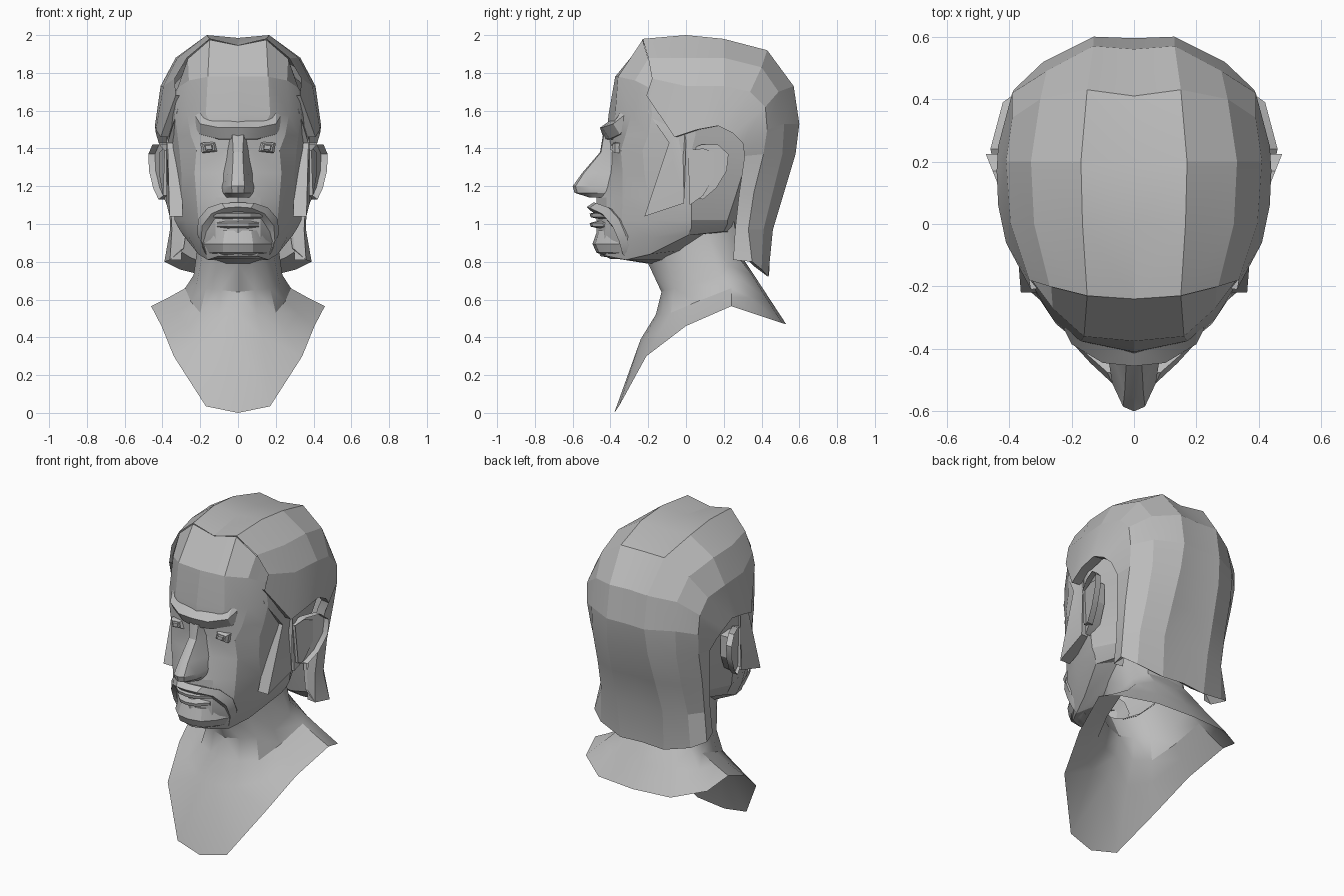
import bpy, bmesh, math

GREY = bpy.data.materials.new("clay_grey")
GREY.diffuse_color = (0.5, 0.5, 0.5, 1)


def finish(name, bm, angle=28):
    """Mirror across x = 0, weld the seam and shade."""
    geom = bm.verts[:] + bm.edges[:] + bm.faces[:]
    dup = bmesh.ops.duplicate(bm, geom=geom)["geom"]
    for v in [g for g in dup if isinstance(g, bmesh.types.BMVert)]:
        v.co.x *= -1
    bmesh.ops.reverse_faces(bm, faces=[g for g in dup if isinstance(g, bmesh.types.BMFace)])
    bmesh.ops.remove_doubles(bm, verts=bm.verts[:], dist=0.0005)
    bmesh.ops.recalc_face_normals(bm, faces=bm.faces[:])
    mesh = bpy.data.meshes.new(name)
    bm.to_mesh(mesh)
    bm.free()
    mesh.materials.append(GREY)
    ob = bpy.data.objects.new(name, mesh)
    bpy.context.collection.objects.link(ob)
    bpy.ops.object.select_all(action='DESELECT')
    ob.select_set(True)
    bpy.context.view_layer.objects.active = ob
    bpy.ops.object.shade_smooth_by_angle(angle=math.radians(angle))
    return ob


def loft(name, rings, closed=False, caps=(False, False), angle=28):
    """Skin half rings of equal length."""
    bm = bmesh.new()
    vs = [[bm.verts.new(p) for p in r] for r in rings]
    n = len(rings[0])
    for a, b in zip(vs, vs[1:]):
        for i in range(n if closed else n - 1):
            j = (i + 1) % n
            bm.faces.new((a[i], a[j], b[j], b[i]))
    for cap, ring in zip(caps, (vs[0], vs[-1])):
        if cap:
            bm.faces.new(ring)
    return finish(name, bm, angle)


def level(z, *pts):
    return [(x, y, z) for x, y in pts]


def plate(name, outline, outer, depth, dish=None):
    """Side plate from a (y, z) outline lying on x = outer(y, z); dish sinks the middle."""
    bm = bmesh.new()
    face = bm.faces.new([bm.verts.new((outer(y, z), y, z)) for y, z in outline])
    back = [bm.verts.new((v.co.x - depth, v.co.y, v.co.z)) for v in face.verts]
    front = list(face.verts)
    for i in range(len(front)):
        j = (i + 1) % len(front)
        bm.faces.new((front[i], front[j], back[j], back[i]))
    bm.faces.new(back)
    if dish:
        bmesh.ops.inset_region(bm, faces=[face], thickness=dish[0])
        for v in face.verts:
            v.co.x -= dish[1]
    else:
        bmesh.ops.triangulate(bm, faces=[face])
    return finish(name, bm)


# Head: stacked rings from the hairline to the jaw, then under the chin
jaw = [(0, -.455, .83), (.10, -.42, .83), (.16, -.32, .81), (.21, -.19, .84),
       (.29, .01, .94), (.2, .2, .96), (0, .28, .96)]
under = [(0, -.2, .79), (.06, -.18, .79), (.12, -.12, .81), (.17, -.03, .86),
         (.2, .1, .95), (.14, .24, .96), (0, .28, .96)]
upper = [
    [(0, -.24, 1.945), (.15, -.23, 1.975), (.265, -.2, 1.875), (.30, -.06, 1.78), (.33, .1, 1.75),
     (.24, .28, 1.72), (0, .36, 1.75)],
    [(0, -.375, 1.78), (.16, -.36, 1.78), (.26, -.27, 1.76), (.32, -.19, 1.72), (.37, .05, 1.65),
     (.28, .36, 1.63), (0, .48, 1.65)],
    level(1.58, (0, -.41), (.17, -.375), (.27, -.29), (.335, -.18), (.385, .05), (.29, .4), (0, .52)),
    level(1.47, (0, -.42), (.11, -.39), (.25, -.32), (.32, -.2), (.38, .05), (.29, .38), (0, .52)),
    level(1.39, (0, -.40), (.08, -.385), (.22, -.345), (.31, -.23), (.375, .03), (.29, .36), (0, .5)),
]
lower = [
    level(1.27, (0, -.42), (.10, -.39), (.23, -.335), (.30, -.22), (.36, .03), (.28, .3), (0, .42)),
    level(1.14, (0, -.475), (.12, -.42), (.22, -.335), (.295, -.2), (.35, .03), (.26, .26), (0, .34)),
    level(1.02, (0, -.475), (.12, -.425), (.21, -.34), (.28, -.19), (.335, .03), (.24, .22), (0, .3)),
    [(0, -.475, .92), (.12, -.43, .92), (.19, -.34, .91), (.26, -.18, .93), (.315, .03, .98),
     (.22, .22, 1.0), (0, .29, 1.0)],
]
loft("head", upper + lower + [jaw, under], angle=16)

# Neck flowing into the open shoulder bib
loft("neck_and_bib", [
    [(0, -.2, .79), (.07, -.18, .8), (.14, -.11, .83), (.18, -.01, .88), (.2, .1, .98), (.17, .19, 1.04),
     (.13, .25, 1.05), (0, .29, 1.05)],
    [(0, -.13, .64), (.09, -.11, .65), (.17, -.06, .66), (.22, .04, .68), (.235, .18, .73), (.2, .23, .78),
     (.13, .28, .82), (0, .3, .82)],
    [(0, -.16, .52), (.1, -.13, .52), (.2, -.08, .53), (.25, .06, .59), (.28, .24, .66), (.24, .30, .70),
     (.14, .35, .73), (0, .36, .73)],
    [(0, -.24, .39), (.13, -.215, .40), (.25, -.14, .43), (.32, .04, .53), (.37, .24, .61), (.33, .34, .61),
     (.19, .43, .60), (0, .445, .60)],
    [(0, -.38, 0), (.17, -.355, .035), (.34, -.21, .30), (.405, 0, .46), (.46, .24, .565), (.42, .39, .515),
     (.25, .51, .475), (0, .53, .47)],
], angle=30)

# Hair shell: strips running from the brow over the crown and down the nape
hair_mid = [(0, -.24, 1.945), (0, 0, 1.985), (0, .2, 1.97), (0, .41, 1.91), (0, .56, 1.73),
            (0, .595, 1.53), (0, .57, 1.37), (0, .51, 1.17), (0, .45, .97), (0, .44, .73)]
hair_crest = [(.15, -.23, 1.98), (.165, 0, 2.0), (.17, .2, 1.98), (.15, .43, 1.92), (.13, .57, 1.73),
              (.13, .6, 1.53), (.14, .58, 1.37), (.15, .52, 1.17), (.16, .46, .97), (.15, .435, .72)]
hair_upper = [(.27, -.2, 1.88), (.32, 0, 1.88), (.33, .2, 1.88), (.30, .40, 1.83), (.28, .49, 1.7),
              (.29, .52, 1.53), (.29, .51, 1.37), (.29, .46, 1.17), (.30, .41, .97), (.31, .40, .76)]
hair_side = [(.335, -.18, 1.77), (.395, 0, 1.73), (.41, .2, 1.73), (.39, .34, 1.7), (.39, .42, 1.62),
             (.385, .43, 1.5), (.375, .41, 1.37), (.365, .36, 1.17), (.36, .33, .97), (.39, .35, .8)]
hair_edge = [(.33, -.21, 1.68), (.41, -.06, 1.46), (.435, .06, 1.5), (.44, .17, 1.52), (.435, .25, 1.48),
             (.42, .30, 1.43), (.385, .31, 1.36), (.36, .28, 1.15), (.35, .26, .97), (.36, .25, .81)]
hair_inner = [(x - .06, y + .01, z) for x, y, z in hair_edge]
loft("hair", [hair_mid, hair_crest, hair_upper, hair_side, hair_edge, hair_inner], angle=13)
# Underside of the hair, folding up to the nape
nape = [c[9] for c in (hair_mid, hair_crest, hair_upper, hair_side, hair_edge)]
loft("hair_underside", [nape, [(x * .8, max(y - .08, .255), z + .06) for x, y, z in nape],
                        [(x * .72, max(y - .12, .27), z + .25) for x, y, z in nape]])

# Sideburns, tapering in toward the temple
plate("sideburn", [(-.21, 1.70), (-.2, 1.59), (-.09, 1.43), (-.22, 1.04), (-.01, 1.11), (0, 1.44), (-.02, 1.56)],
      lambda y, z: .38 + .08 * y - .25 * max(0, z - 1.43), .07)

# Ears, leaning out toward the back
plate("ear", [(.01, 1.39), (.08, 1.42), (.17, 1.42), (.225, 1.37), (.215, 1.28), (.16, 1.19), (.09, 1.13), (.03, 1.15)],
      lambda y, z: .385 + .4 * y, .035, dish=(.035, .04))
# Root joining the ear to the head
plate("ear_root", [(.01, 1.39), (.09, 1.40), (.15, 1.38), (.15, 1.25), (.09, 1.15), (.02, 1.10)],
      lambda y, z: .37 + .3 * y, .07)

# Brow ridge
loft("brow", [[(x, y, z) for y, z in sec] for x, sec in [
    (0, [(-.40, 1.55), (-.455, 1.51), (-.435, 1.45), (-.38, 1.44)]),
    (.1, [(-.385, 1.55), (-.445, 1.51), (-.405, 1.45), (-.36, 1.44)]),
    (.2, [(-.34, 1.6), (-.385, 1.53), (-.35, 1.475), (-.31, 1.47)]),
    (.225, [(-.30, 1.6), (-.335, 1.57), (-.33, 1.50), (-.28, 1.49)])]], closed=True, caps=(False, True))

# Nose
loft("nose", [
    level(1.47, (0, -.44), (.03, -.435), (.045, -.40), (.06, -.36)),
    level(1.38, (0, -.455), (.025, -.45), (.045, -.41), (.07, -.36)),
    level(1.27, (0, -.55), (.03, -.54), (.055, -.46), (.085, -.37)),
    level(1.20, (0, -.60), (.035, -.585), (.07, -.51), (.09, -.38)),
    level(1.165, (0, -.59), (.03, -.575), (.065, -.505), (.085, -.4)),
    level(1.14, (0, -.51), (.025, -.51), (.05, -.48), (.07, -.4))], caps=(False, True))

# Eyes with lids
for part, w, h, y0 in (("eyelid", .045, .03, -.375), ("eyeball", .025, .018, -.385)):
    loft(part, [[(.155 + sx * w * k, y, 1.405 + sz * h * k) for sx, sz in ((-1, -.7), (-.8, 1), (1, .8), (.8, -1))]
                for y, k in ((y0 + .06, 1), (y0, 1), (y0 - .015, .7))], closed=True, caps=(False, True))

# Drooping moustache: section swept out and down, buried in the cheeks
sweep = [(0, -.5, 1.09, .024), (.07, -.485, 1.085, .026), (.14, -.42, 1.055, .032),
         (.19, -.365, .99, .036), (.195, -.33, .91, .034), (.17, -.31, .84, .02)]
loft("moustache", [[(x, y - .025, z), (x + .6 * r * (x > 0), y + .01, z + r), (x * .9, y + .08, z),
                    (x - .7 * r * (x > 0), y, z - r)] for x, y, z, r in sweep], closed=True, caps=(False, True))

# Lips
for part, z, w, y in (("upper_lip", 1.05, .13, -.505), ("lower_lip", 1.0, .11, -.505)):
    loft(part, [[(x, yy - .005, z + .005), (x, yy, z - .014), (x, yy + .07, z - .03), (x, yy + .07, z + .025)]
                for x, yy in ((0, y), (w * .5, y + .012), (w, y + .07))], closed=True, caps=(False, True))

# Chin beard
loft("chin_beard", [
    level(.965, (0, -.47), (.07, -.46), (.12, -.42), (.16, -.35)),
    level(.895, (0, -.495), (.08, -.48), (.14, -.42), (.185, -.335)),
    level(.85, (0, -.475), (.08, -.46), (.13, -.40), (.175, -.31)),
    level(.815, (0, -.40), (.06, -.39), (.10, -.35), (.14, -.27))], caps=(True, True))
